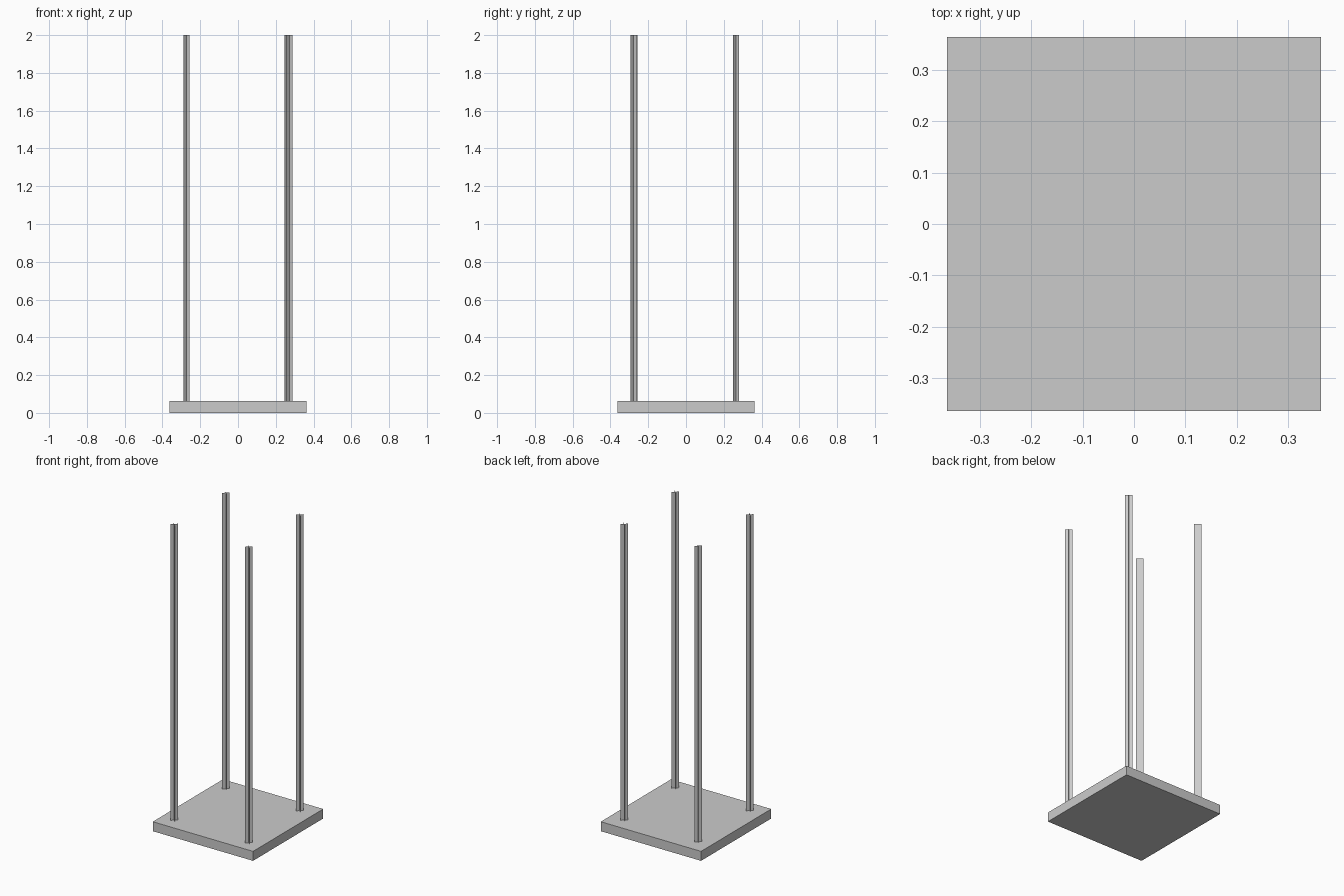
import bpy, bmesh

if "Cube" in bpy.data.objects:
    bpy.data.objects.remove(bpy.data.objects["Cube"])

BASE = 0.726      # slab side
BASE_H = 0.062    # slab height
TOP = 2.0         # post top
R = 0.016         # post reach along x and y


def add_object(name, bm):
    mesh = bpy.data.meshes.new(name)
    bm.to_mesh(mesh)
    bm.free()
    obj = bpy.data.objects.new(name, mesh)
    bpy.context.collection.objects.link(obj)
    return obj


# Square base slab
bm = bmesh.new()
bmesh.ops.create_cube(bm, size=1)
bmesh.ops.scale(bm, vec=(BASE, BASE, BASE_H), verts=bm.verts)
bmesh.ops.translate(bm, vec=(0, 0, BASE_H / 2), verts=bm.verts)
add_object("base_slab", bm)


# Post made of thin vertical sheets crossing diagonally, open at the ends
def crossed_post(name, x, y):
    bm = bmesh.new()
    core = [bm.verts.new((x, y, z)) for z in (BASE_H, TOP)]
    for sx, sy in ((1, 1), (-1, 1), (-1, -1), (1, -1)):
        rim = [bm.verts.new((x + sx * R, y + sy * R, z)) for z in (BASE_H, TOP)]
        bm.faces.new((core[0], rim[0], rim[1], core[1]))
    add_object(name, bm)


for name, x, y in (
    ("front_left_post", -0.272, -0.272),
    ("front_right_post", 0.272, -0.278),
    ("back_right_post", 0.262, 0.264),
    ("back_left_post", -0.272, 0.264),
):
    crossed_post(name, x, y)
